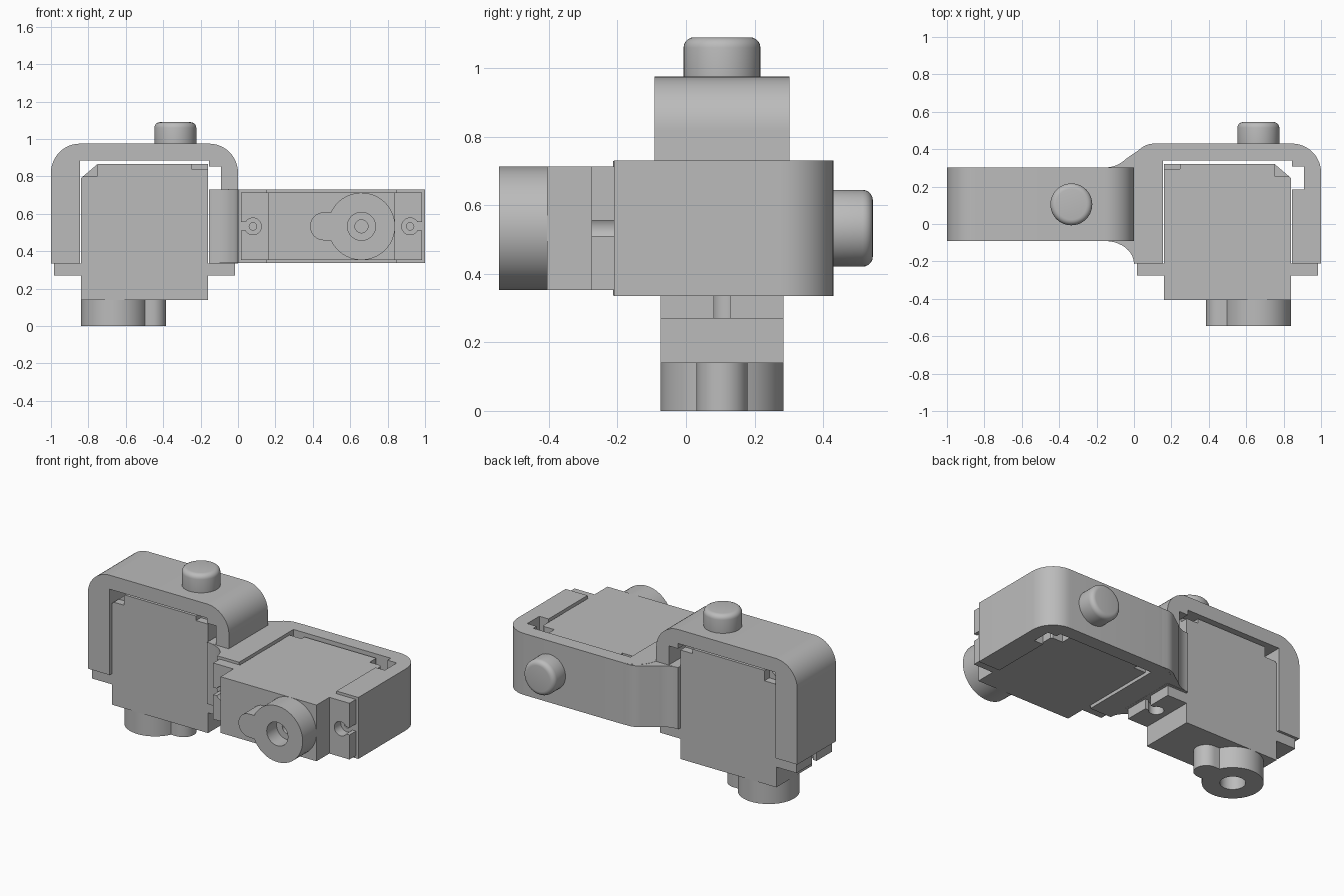
import bpy, bmesh
from math import sin, cos, pi, radians
from mathutils import Matrix, Vector

cube = bpy.data.objects.get("Cube")
if cube:
    bpy.data.objects.remove(cube, do_unlink=True)

grey = bpy.data.materials.new("plain grey")
grey.use_nodes = True
grey.diffuse_color = (0.5, 0.5, 0.5, 1)
grey.node_tree.nodes["Principled BSDF"].inputs["Base Color"].default_value = (0.5, 0.5, 0.5, 1)


def arc(cx, cy, r, a0, a1, n=12):
    steps = [radians(a0 + (a1 - a0) * i / n) for i in range(n + 1)]
    return [(cx + r * cos(a), cy + r * sin(a)) for a in steps]


def prism(name, pts, lo, hi, axis="Z"):
    """Extrude an outline along Z (outline in xy) or along Y (outline in xz)."""
    bm = bmesh.new()
    verts = [bm.verts.new((a, b, lo) if axis == "Z" else (a, lo, b)) for a, b in pts]
    face = bm.faces.new(verts)
    out = bmesh.ops.extrude_face_region(bm, geom=[face])
    shift = Vector((0, 0, hi - lo)) if axis == "Z" else Vector((0, hi - lo, 0))
    moved = [g for g in out["geom"] if isinstance(g, bmesh.types.BMVert)]
    bmesh.ops.translate(bm, verts=moved, vec=shift)
    bmesh.ops.recalc_face_normals(bm, faces=bm.faces)
    mesh = bpy.data.meshes.new(name)
    bm.to_mesh(mesh)
    bm.free()
    mesh.materials.append(grey)
    ob = bpy.data.objects.new(name, mesh)
    bpy.context.collection.objects.link(ob)
    return ob


def box(name, x0, x1, y0, y1, z0, z1):
    return prism(name, [(x0, y0), (x1, y0), (x1, y1), (x0, y1)], z0, z1)


def disc(name, x, r, z0, z1, n=40):
    return prism(name, arc(x, 0, r, 0, 360 - 360 / n, n - 1), z0, z1)


def apply_modifier(ob, mod):
    bpy.context.view_layer.objects.active = ob
    bpy.ops.object.modifier_apply(modifier=mod.name)


def cut(ob, *cutters):
    for c in cutters:
        mod = ob.modifiers.new("cut", "BOOLEAN")
        mod.operation = "DIFFERENCE"
        mod.solver = "EXACT"
        mod.object = c
        apply_modifier(ob, mod)
        bpy.data.objects.remove(c, do_unlink=True)


def finish(ob, matrix):
    ob.data.transform(matrix)
    bpy.ops.object.select_all(action="DESELECT")
    ob.select_set(True)
    bpy.context.view_layer.objects.active = ob
    bpy.ops.object.shade_smooth_by_angle(angle=radians(30))


def bracket(tag, frame):
    # U-shaped holder with rounded outer corners and a cable notch
    outline = [(-0.5, 0.335), (-0.345, 0.335), (-0.345, 0.885), (0.345, 0.885),
               (0.345, 0.852), (0.41, 0.852), (0.41, 0.73), (0.345, 0.73),
               (0.345, 0.335), (0.5, 0.335)]
    outline += arc(0.345, 0.82, 0.155, 0, 90) + arc(-0.345, 0.82, 0.155, 90, 180)
    ob = prism(tag + "_bracket", outline, -0.197, 0.197, "Y")
    cut(ob, *[disc("pilot", s * 0.42, 0.02, 0.3, 0.43, 20) for s in (-1, 1)])
    finish(ob, frame)
    # Rounded pivot peg
    peg = disc(tag + "_pivot_peg", 0.165, 0.112, 0.93, 1.09, 48)
    mod = peg.modifiers.new("round", "BEVEL")
    mod.width = 0.03
    mod.segments = 5
    mod.limit_method = "ANGLE"
    apply_modifier(peg, mod)
    finish(peg, frame)


def servo(tag, frame):
    # Body with a chamfered corner and corner pockets on both faces
    body = prism(tag + "_servo_body", [(-0.34, 0.14), (0.34, 0.14), (0.34, 0.79),
                 (0.25, 0.867), (-0.34, 0.867)], -0.18, 0.18, "Y")
    for s in (-1, 1):
        y0, y1 = sorted((s * 0.13, s * 0.3))
        cut(body, box("pocket", -0.4, -0.255, y0, y1, 0.838, 1),
            box("pocket", 0.255, 0.4, y0, y1, 0.8, 1))
    finish(body, frame)
    # Mounting tabs with a screw hole open to the edge
    for s, side in ((-1, "inner"), (1, "outer")):
        x0, x1 = sorted((s * 0.335, s * 0.483))
        tab = box(f"{tag}_{side}_mounting_tab", x0, x1, -0.18, 0.18, 0.27, 0.335)
        x0, x1 = sorted((s * 0.42, s * 0.6))
        cut(tab, disc("hole", s * 0.42, 0.045, 0.2, 0.4, 28),
            box("slot", x0, x1, -0.023, 0.023, 0.2, 0.4))
        finish(tab, frame)
    # Gear housing with a side lobe and a shaft recess
    outline = arc(0.16, 0, 0.18, -155.4, 155.4, 40) + arc(-0.04, 0, 0.075, 90, 270, 16)
    housing = prism(tag + "_gear_housing", outline, 0, 0.142)
    cut(housing, disc("recess", 0.16, 0.075, -0.1, 0.1))
    cut(housing, disc("shaft_hole", 0.16, 0.035, -0.1, 0.13, 24))
    finish(housing, frame)


# Upright joint and the joint lying on its back
upright = Matrix.Translation((-0.5, 0.105, 0))
lying = Matrix.Translation((0.5, -0.545, 0.533)) @ Matrix.Rotation(-pi / 2, 4, "X")
bracket("upright", upright)
servo("upright", upright @ Matrix.Rotation(pi, 4, "Z"))
bracket("lying", lying)
servo("lying", lying)

# Flared web that blends the two brackets together
web = arc(-0.155, -0.213, 0.122, 90, 0, 10)
web = [(-0.155 + (x + 0.155) * 1.27, y) for x, y in web]
web += [(0.05, -0.2), (0.05, 0.25), (0.15, 0.34), (0.15, 0.43)]
web += arc(0.11, 0.31, 0.12, 90, 135, 6) + arc(-0.155, 0.46, 0.158, -45, -90, 8)
finish(prism("joining_web", web, 0.337, 0.729), Matrix())
